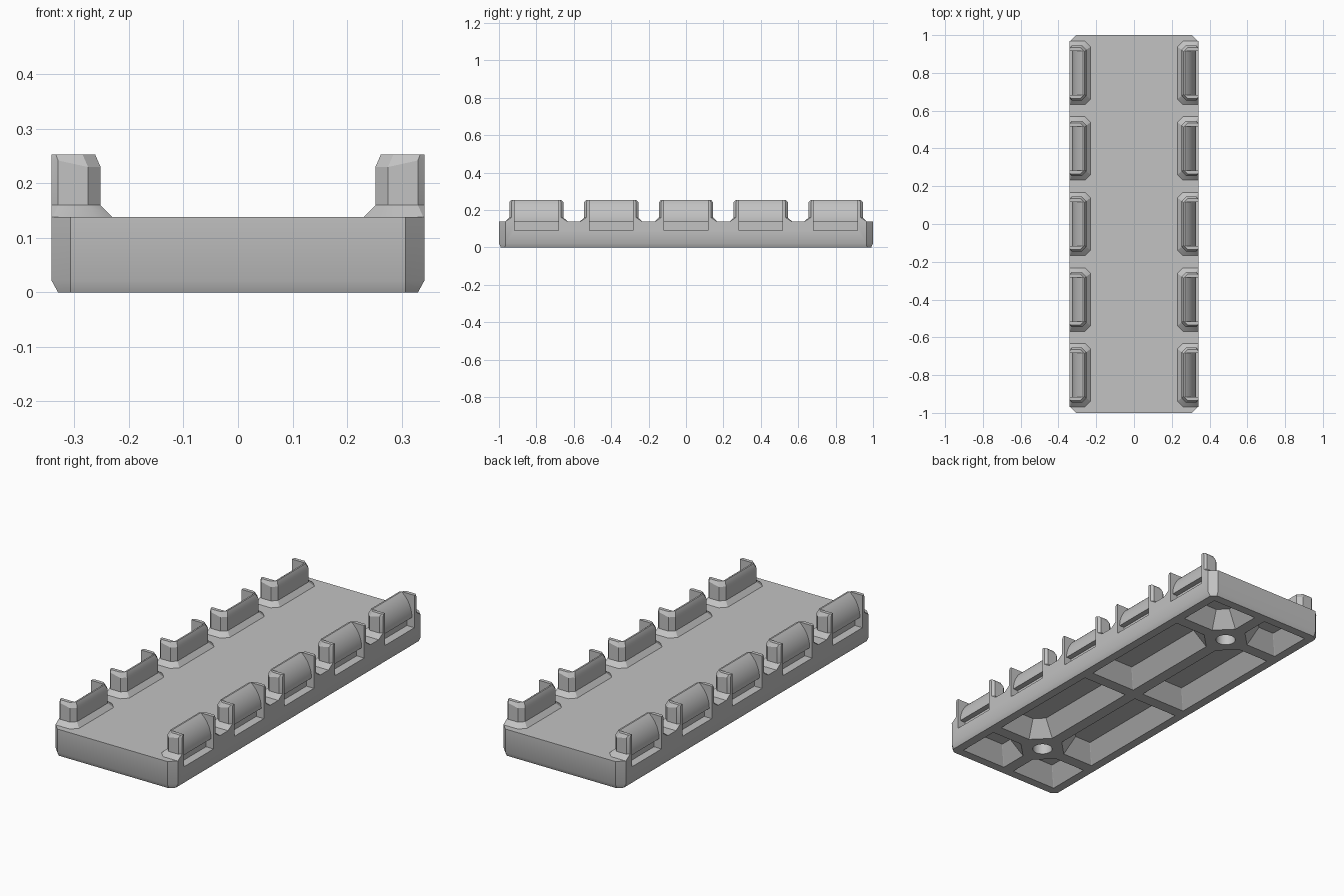
import bpy, bmesh, math

cube = bpy.data.objects.get("Cube")
if cube:
    bpy.data.objects.remove(cube, do_unlink=True)

grey = bpy.data.materials.new("plain_grey")
grey.use_nodes = True
colour = (0.54, 0.54, 0.54, 1)
grey.diffuse_color = colour
grey.node_tree.nodes["Principled BSDF"].inputs["Base Color"].default_value = colour


def plan(x0, x1, y0, y1, z, c):
    """Rectangle with each corner cut; c runs counter-clockwise from (x0, y0)."""
    a, b, d, e = c
    return [(x0, y0 + a, z), (x0 + a, y0, z), (x1 - b, y0, z), (x1, y0 + b, z),
            (x1, y1 - d, z), (x1 - d, y1, z), (x0 + e, y1, z), (x0, y1 - e, z)]


def loft(bm, rings):
    """Closed solid through a stack of matching rings."""
    rows = [[bm.verts.new(p) for p in ring] for ring in rings]
    n = len(rows[0])
    for low, high in zip(rows, rows[1:]):
        for i in range(n):
            j = (i + 1) % n
            bm.faces.new((low[i], low[j], high[j], high[i]))
    bm.faces.new(rows[0][::-1])
    bm.faces.new(rows[-1])


def flip(ring, sx=1, sy=1, dy=0):
    return [(x * sx, y * sy + dy, z) for x, y, z in ring]


def finish(bm, name):
    bmesh.ops.remove_doubles(bm, verts=bm.verts, dist=0.00001)
    bmesh.ops.recalc_face_normals(bm, faces=bm.faces)
    mesh = bpy.data.meshes.new(name)
    bm.to_mesh(mesh)
    bm.free()
    mesh.materials.append(grey)
    ob = bpy.data.objects.new(name, mesh)
    bpy.context.collection.objects.link(ob)
    return ob


def cut(ob, cutter):
    mod = ob.modifiers.new("cut", "BOOLEAN")
    mod.operation = "DIFFERENCE"
    mod.solver = "EXACT"
    mod.object = cutter
    bpy.context.view_layer.objects.active = ob
    bpy.ops.object.modifier_apply(modifier=mod.name)


W, TOP = 0.342, 0.138
STATIONS = [0.4 * k for k in range(-2, 3)]

# Base plate with cut corners and a soft narrow bottom chamfer
bm = bmesh.new()
loft(bm, [plan(-W + 0.012, W - 0.012, -0.99, 0.99, 0, [0.023] * 4),
          plan(-W, W, -1, 1, 0.022, [0.035] * 4),
          plan(-W, W, -1, 1, TOP, [0.035] * 4)])
base = finish(bm, "base_plate")

# Tapered pockets under the plate, their corners cut round the screw bosses
bm = bmesh.new()


def pocket_ring(y0, y1, boss_at_end, grow, z):
    boss, tiny = 0.08 + 0.586 * grow, 0.002
    c = (tiny, tiny, tiny, boss) if boss_at_end else (boss, tiny, tiny, tiny)
    return plan(0.03 - grow, 0.285 + grow, y0 - grow, y1 + grow, z, c)


for sx in (1, -1):
    for sy in (1, -1):
        for y0, y1, at_end in ((0.03, 0.66, True), (0.72, 0.945, False)):
            rings = [pocket_ring(y0, y1, at_end, 0.0075, -0.01),
                     pocket_ring(y0, y1, at_end, -0.06, 0.08)]
            loft(bm, [flip(r, sx, sy) for r in rings])

# Blind screw holes
for y in (-0.69, 0.69):
    loft(bm, [[(0.047 * math.cos(t), y + 0.047 * math.sin(t), z)
               for t in (math.tau * i / 32 for i in range(32))]
              for z in (-0.01, 0.1)])
pockets = finish(bm, "pocket_cutter")
pockets.hide_render = True

# Scoops in the outer side of every clip: a slot below, a bulging back above it
bm = bmesh.new()
R, BULGE = 0.143, 0.328
profile = [(0.4, 0.09), (0.3, 0.09), (0.3, TOP)]
for i in range(15):
    h = 0.116 * i / 14
    profile.append((BULGE - R + math.sqrt(R * R - h * h), TOP + h))
profile += [(profile[-1][0], 0.3), (0.4, 0.3)]
for sx in (1, -1):
    for y in STATIONS:
        loft(bm, [[(x * sx, y + e, z) for x, z in profile] for e in (-0.117, 0.117)])
scoops = finish(bm, "scoop_cutter")
scoops.hide_render = True

cut(base, pockets)
cut(base, scoops)

# Two rows of clips with flared feet; tops are chamfered on the ends and inner side
post = (0.023, 0.012, 0.012, 0.023)
shoulder = [(x, y, 0.23 if x < 0.28 else 0.242)
            for x, y, z in plan(0.252, W, -0.145, 0.145, 0, post)]
clip_rings = [
    plan(0.23, W, -0.168, 0.168, TOP, (0.03, 0.002, 0.002, 0.03)),
    plan(0.252, W, -0.145, 0.145, 0.16, post),
    shoulder,
    plan(0.262, W, -0.135, 0.135, 0.253, (0.023, 0.008, 0.008, 0.023)),
]
parts = [base]
for sx, side in ((1, "left"), (-1, "right")):
    bm = bmesh.new()
    for y in STATIONS:
        loft(bm, [flip(r, sx, 1, y) for r in clip_rings])
    clips = finish(bm, side + "_clips")
    cut(clips, scoops)
    parts.append(clips)

for helper in (pockets, scoops):
    bpy.data.objects.remove(helper, do_unlink=True)

# Smooth the curved surfaces, keep the chamfers crisp
for ob in parts:
    bpy.ops.object.select_all(action="DESELECT")
    ob.select_set(True)
    bpy.context.view_layer.objects.active = ob
    bpy.ops.object.shade_smooth_by_angle(angle=math.radians(30))
